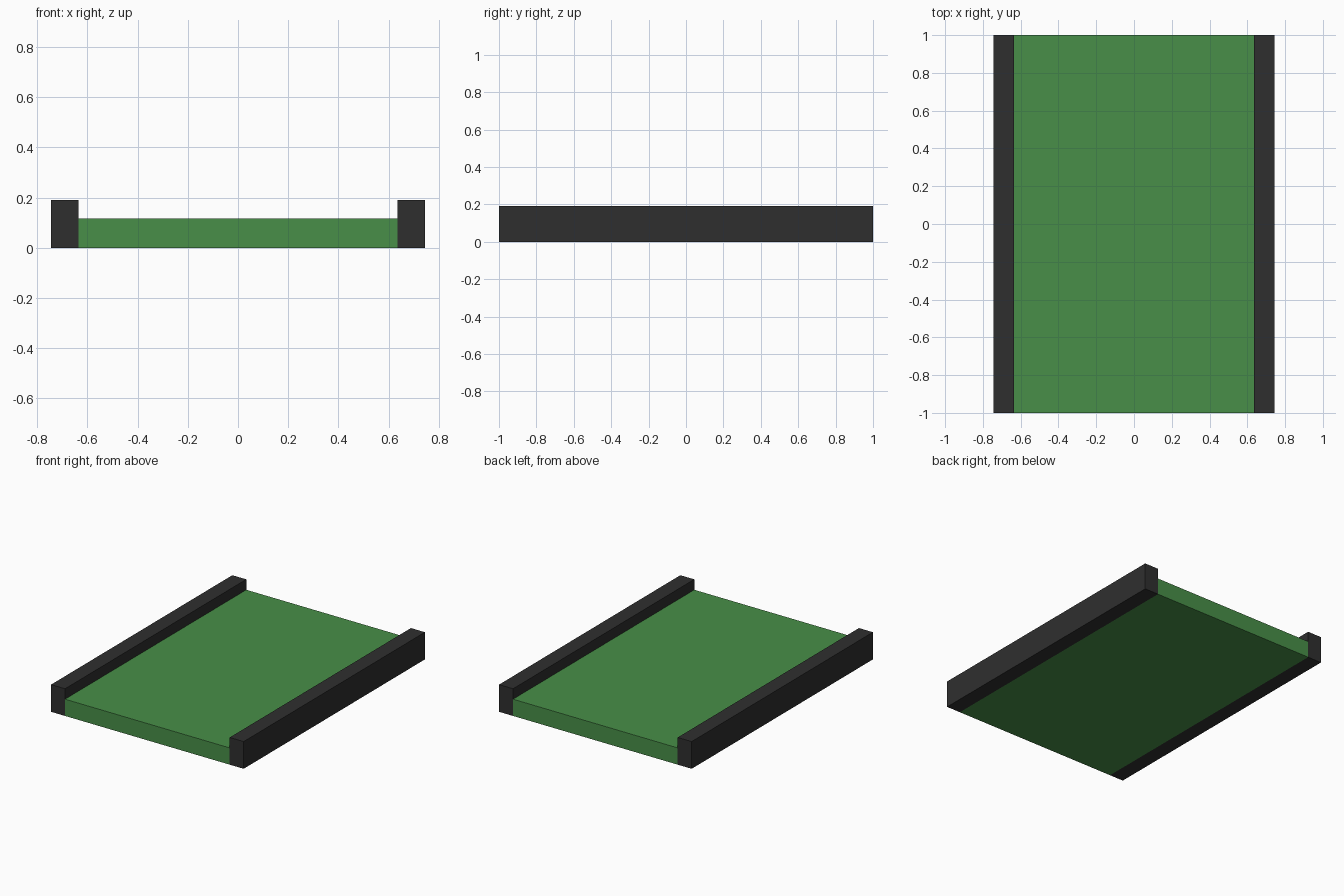
import bpy

if "Cube" in bpy.data.objects:
    bpy.data.objects.remove(bpy.data.objects["Cube"])


def material(name, rgb):
    mat = bpy.data.materials.new(name)
    mat.diffuse_color = (*rgb, 1.0)
    mat.use_nodes = True
    mat.node_tree.nodes["Principled BSDF"].inputs["Base Color"].default_value = mat.diffuse_color
    return mat


def box(name, x0, x1, height, mat):
    """Full-length box standing on z = 0."""
    bpy.ops.mesh.primitive_cube_add(size=1, location=((x0 + x1) / 2, 0, height / 2))
    ob = bpy.context.object
    ob.name = name
    ob.scale = (x1 - x0, 2.0, height)
    bpy.ops.object.transform_apply(location=False, rotation=False, scale=True)
    ob.data.materials.append(mat)
    return ob


green = material("green", (0.065, 0.275, 0.065))
charcoal = material("charcoal", (0.028, 0.028, 0.028))

INNER, OUTER = 0.636, 0.744

# Flat deck between the rails
box("deck", -INNER, INNER, 0.117, green)

# Raised side rails
box("left_rail", -OUTER, -INNER, 0.19, charcoal)
box("right_rail", INNER, OUTER, 0.19, charcoal)
